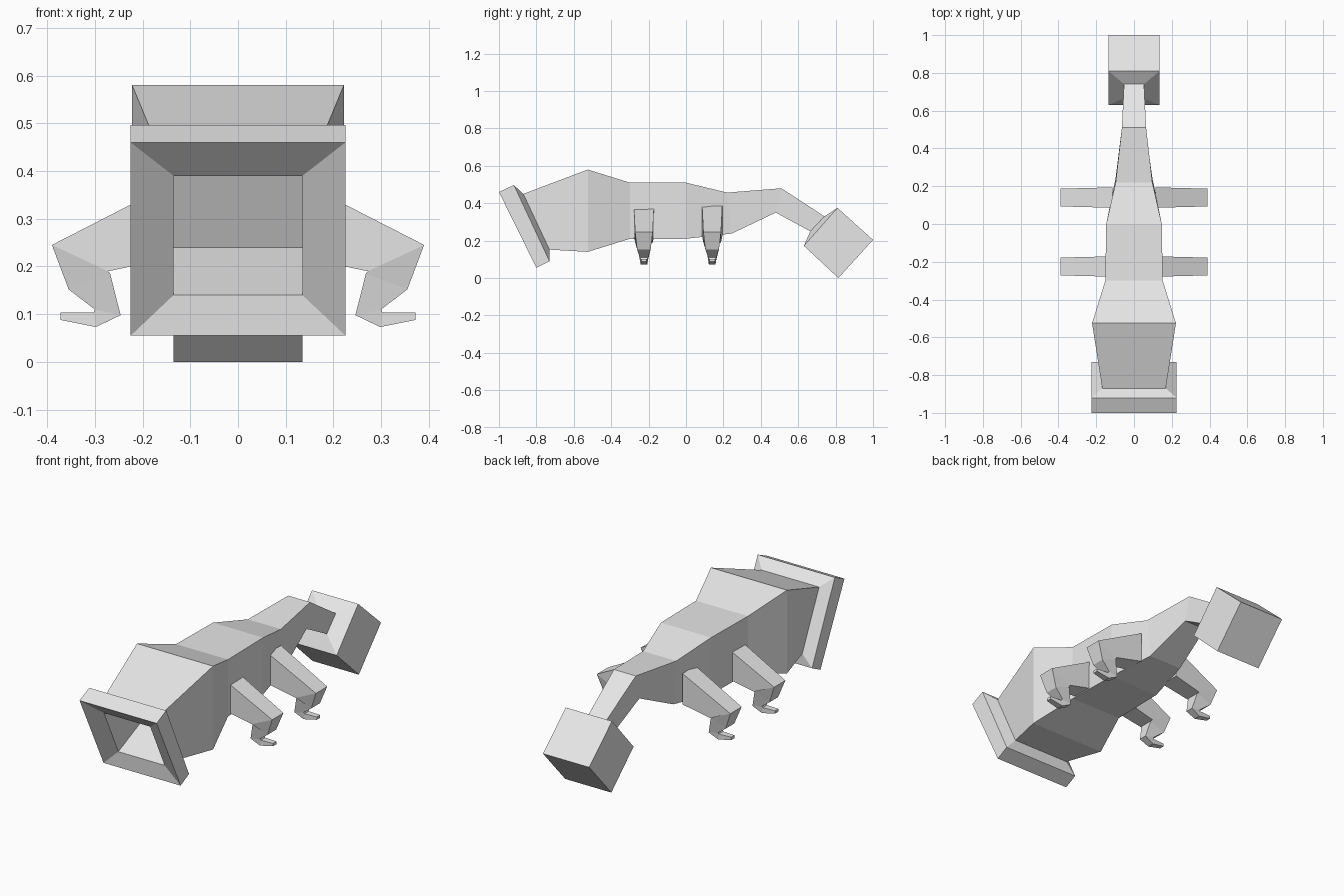
import bpy
import bmesh

if "Cube" in bpy.data.objects:
    bpy.data.objects.remove(bpy.data.objects["Cube"], do_unlink=True)

grey = bpy.data.materials.new("plain_grey")
grey.use_nodes = True
grey.diffuse_color = (0.8, 0.8, 0.8, 1)
grey.node_tree.nodes["Principled BSDF"].inputs["Base Color"].default_value = (0.8, 0.8, 0.8, 1)


def loft(name, rings):
    """Skin a closed flat-shaded tube through four-cornered rings."""
    bm = bmesh.new()
    loops = [[bm.verts.new(p) for p in ring] for ring in rings]
    for a, b in zip(loops, loops[1:]):
        for i in range(4):
            j = (i + 1) % 4
            bm.faces.new((a[i], a[j], b[j], b[i]))
    bm.faces.new(loops[0])
    bm.faces.new(loops[-1])
    bmesh.ops.recalc_face_normals(bm, faces=bm.faces)
    mesh = bpy.data.meshes.new(name)
    bm.to_mesh(mesh)
    bm.free()
    mesh.materials.append(grey)
    obj = bpy.data.objects.new(name, mesh)
    bpy.context.collection.objects.link(obj)
    return obj


# Body rings: half width, top (y, z), bottom (y, z)
mouth = [
    (0.135, (-0.70, 0.48), (-0.58, 0.24)),     # throat end
    (0.135, (-0.925, 0.39), (-0.805, 0.14)),   # throat opening
    (0.225, (-1.0, 0.46), (-0.80, 0.055)),     # front of lip
    (0.225, (-0.92, 0.497), (-0.73, 0.09)),    # back of lip
]
trunk = [
    (0.168, (-0.87, 0.45), (-0.73, 0.152)),
    (0.222, (-0.525, 0.58), (-0.525, 0.14)),
    (0.152, (-0.30, 0.51), (-0.30, 0.21)),
    (0.147, (0.0, 0.51), (0.0, 0.21)),
    (0.097, (0.22, 0.457), (0.245, 0.238)),
]
tail = [
    (0.064, (0.51, 0.48), (0.48, 0.35)),
    (0.053, (0.74, 0.33), (0.665, 0.25)),
    (0.135, (0.81, 0.375), (0.63, 0.172)),     # tail block
    (0.135, (1.0, 0.204), (0.815, 0.0)),
]


def body_ring(w, top, bottom):
    return [(-w, *top), (w, *top), (w, *bottom), (-w, *bottom)]


loft("body", [body_ring(*r) for r in mouth + trunk + tail])

# Leg rings: half depth, outer (x, z), inner (x, z)
leg = [
    (0.054, (0.115, 0.386), (0.115, 0.223)),
    (0.047, (0.39, 0.245), (0.272, 0.19)),     # knee
    (0.036, (0.355, 0.152), (0.268, 0.185)),
    (0.022, (0.30, 0.110), (0.246, 0.098)),    # ankle
    (0.018, (0.303, 0.103), (0.298, 0.073)),
    (0.014, (0.372, 0.103), (0.372, 0.088)),   # toe
]


def leg_ring(side, y, d, outer, inner):
    return [(side * p[0], y + e, p[1])
            for p, e in ((outer, -d), (outer, d), (inner, d), (inner, -d))]


for end, y in (("front", -0.225), ("back", 0.14)):
    for hand, side in (("left", 1), ("right", -1)):
        loft(f"{end}_{hand}_leg", [leg_ring(side, y, *r) for r in leg])
